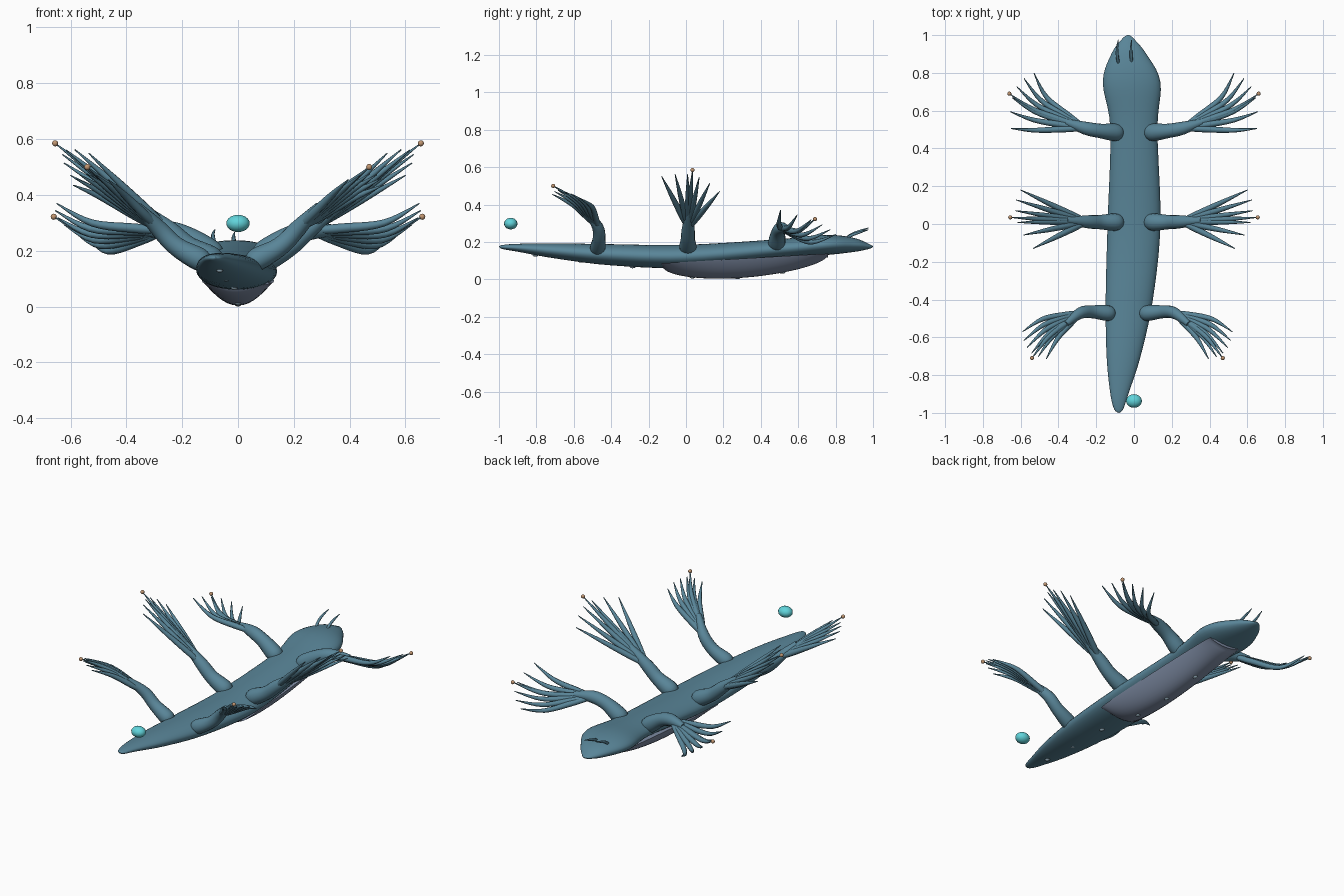
import bpy, bmesh, math
from mathutils import Vector

if "Cube" in bpy.data.objects:
    bpy.data.objects.remove(bpy.data.objects["Cube"])


def material(name, colour):
    m = bpy.data.materials.new(name)
    m.diffuse_color = (*colour, 1)
    m.use_nodes = True
    m.node_tree.nodes["Principled BSDF"].inputs["Base Color"].default_value = m.diffuse_color
    return m


BLUE = material("sea blue", (0.10, 0.235, 0.315))
GREY = material("belly grey", (0.22, 0.275, 0.39))
TAN = material("tan", (0.54, 0.31, 0.17))
CYAN = material("cyan", (0.12, 0.66, 0.71))
PALE = material("pale blue", (0.30, 0.42, 0.50))


def smooth_rows(rows, steps):
    """Catmull-Rom interpolation through rows of numbers."""
    out = []
    for i in range(len(rows) - 1):
        a, b, c, d = (Vector(rows[min(max(i + k, 0), len(rows) - 1)]) for k in (-1, 0, 1, 2))
        for s in range(steps):
            t = s / steps
            out.append(0.5 * (2 * b + (c - a) * t + (2 * a - 5 * b + 4 * c - d) * t * t
                              + (3 * b - a - 3 * c + d) * t ** 3))
    return out + [Vector(rows[-1])]


def loft(bm, rings):
    """Bridge closed rings of points and cap both ends."""
    vs = [[bm.verts.new(p) for p in r] for r in rings]
    n = len(vs[0])
    for a, b in zip(vs, vs[1:]):
        for i in range(n):
            bm.faces.new((a[i], a[(i + 1) % n], b[(i + 1) % n], b[i]))
    bm.faces.new(vs[0])
    bm.faces.new(vs[-1])


def tube(bm, points, radii, side=1, shift=0, steps=4, sides=12):
    """Tapered tube through points, mirrored by side and shifted in x."""
    rows = smooth_rows([(shift + side * p[0], p[1], p[2], r) for p, r in zip(points, radii)], steps)
    rings = []
    for i, r in enumerate(rows):
        tan = (rows[min(i + 1, len(rows) - 1)].xyz - rows[max(i - 1, 0)].xyz).normalized()
        u = tan.cross(Vector((0, 0, 1))).normalized()
        v = u.cross(tan)
        rad = max(r[3], 0.001)
        rings.append([r.xyz + rad * (math.cos(a) * u + math.sin(a) * v)
                      for a in (2 * math.pi * k / sides for k in range(sides))])
    loft(bm, rings)


def finish(bm, name, mat):
    bmesh.ops.recalc_face_normals(bm, faces=bm.faces)
    me = bpy.data.meshes.new(name)
    bm.to_mesh(me)
    bm.free()
    me.materials.append(mat)
    ob = bpy.data.objects.new(name, me)
    bpy.context.collection.objects.link(ob)
    bpy.ops.object.select_all(action='DESELECT')
    ob.select_set(True)
    bpy.context.view_layer.objects.active = ob
    bpy.ops.object.shade_smooth_by_angle(angle=math.radians(50))


def ball(name, pos, radii, mat, seg=12, rings=8):
    bm = bmesh.new()
    bmesh.ops.create_uvsphere(bm, u_segments=seg, v_segments=rings, radius=1)
    for v in bm.verts:
        v.co = Vector(pos) + Vector([c * r for c, r in zip(v.co, radii)])
    finish(bm, name, mat)


# Body profile: y, left x, right x, bottom z, top z
profile = [(-1, -.082, -.078, .173, .177), (-.98, -.105, -.057, .162, .184),
           (-.9, -.125, -.03, .148, .19), (-.7, -.145, .035, .112, .193),
           (-.4, -.15, .1, .075, .188), (0, -.14, .14, .062, .185),
           (.5, -.125, .124, .11, .215), (.75, -.165, .14, .13, .238),
           (.9, -.12, .065, .147, .221), (.98, -.063, 0, .163, .188), (1, -.035, -.025, .173, .177)]
body = smooth_rows(profile, 5)
bm = bmesh.new()
loft(bm, [[((l + r) / 2 + (r - l) / 2 * math.cos(a), y, (b + t) / 2 + (t - b) / 2 * math.sin(a))
           for a in (2 * math.pi * k / 32 for k in range(32))] for y, l, r, b, t in body])
finish(bm, "body", BLUE)


def belly_section(t):
    """Half-width, rim height and depth of the belly at t along its length."""
    end = math.sin(math.pi * min(max(t, 0.003), 0.99) ** 0.88)
    return 0.134 - 0.022 * t - 0.015 * (1 - end ** 0.3), 0.086 + 0.052 * t, 0.103 * end ** 0.45


# Belly keel with a parabolic cross-section
rings = []
for i in range(33):
    t = (1 - math.cos(math.pi * i / 32)) / 2
    w, rim, depth = belly_section(t)
    rings.append([(w * math.cos(a), -0.13 + 0.89 * t, rim - depth * max(math.sin(a), 0) ** 1.9)
                  for a in (math.pi * k / 20 for k in range(21))])
bm = bmesh.new()
loft(bm, rings)
finish(bm, "belly", GREY)


def limb_pair(name, shift, arm, bend, fan, long_tip, size=1.0, count=6):
    """Two mirrored limbs: a tapered arm, a fan of fingers and one longer finger with a bead."""
    arm = [Vector(p) for p in arm]
    first, middle, last = (Vector(p) for p in fan)
    tips = [(Vector(long_tip), 0.6)]
    for i in range(count):
        t = i / (count - 1)
        tips.append((first * (1 - t) * (1 - 2 * t) + middle * 4 * t * (1 - t) + last * t * (2 * t - 1), t))
    # Rounded shoulder sunk into the body
    back = (arm[0] - arm[1]).normalized()
    path = [arm[0] + back * 0.045 * size, arm[0] + back * 0.037 * size] + arm
    radii = [size * r for r in (0.004, 0.03, 0.046, 0.038, 0.034, 0.017)]
    root, bend = arm[2], Vector(bend)
    for label, side in (("right", 1), ("left", -1)):
        bm = bmesh.new()
        tube(bm, path, radii, side, shift, 4, 16)
        for tip, t in tips:
            sag = bend * (1.15 - 0.45 * t)
            points = [root, root.lerp(tip, 0.25) + sag / 2, root.lerp(tip, 0.62) + sag, tip]
            tube(bm, points, (0.014, 0.017, 0.0125, 0.002), side, shift, 5, 8)
        finish(bm, f"{name}_{label}_limb", BLUE)
        x, y, z = long_tip
        ball(f"{name}_{label}_bead", (shift + side * x, y, z), (0.011,) * 3, TAN)


limb_pair("front", 0,
          [(.1, .485, .195), (.18, .493, .248), (.26, .508, .273), (.36, .54, .272)],
          (.032, -.014, -.047),
          [(.53, .8, .24), (.635, .7, .305), (.65, .505, .37)], (.66, .69, .322))
limb_pair("middle", 0,
          [(.1, .01, .172), (.18, .01, .215), (.25, .012, .275), (.36, .018, .362)],
          (0, 0, 0),
          [(.6, .18, .47), (.625, .04, .555), (.535, -.13, .55)], (.655, .035, .585))
limb_pair("rear", -.035,
          [(.105, -.472, .17), (.185, -.465, .215), (.25, -.472, .28), (.325, -.53, .36)],
          (.01, .025, .012),
          [(.555, -.57, .435), (.52, -.67, .475), (.43, -.715, .455)], (.505, -.71, .5), 0.9)

# Head feelers
for label, x, lean, rise in (("left", -0.082, -0.008, 0.06), ("right", -0.012, -0.004, 0.05)):
    bm = bmesh.new()
    tube(bm, [(x + lean * math.sin(3 * t), 0.85 + 0.125 * t, 0.215 + rise * t ** 0.7)
              for t in (0, 0.3, 0.65, 1)], (0.008, 0.008, 0.006, 0.002), 1, 0, 5, 8)
    finish(bm, f"{label}_feeler", BLUE)

# Small studs along the underside
for i, y in enumerate((-0.805, -0.565, -0.285, 0.035, 0.275, 0.515)):
    near = min(body, key=lambda row: abs(row[0] - y))
    x, z = (near[1] + near[2]) / 2, near[3]
    if y > -0.13:
        w, rim, depth = belly_section((y + 0.13) / 0.89)
        x, z = 0, rim - depth
    ball(f"stud_{i + 1}", (x, y, z + 0.003), (0.012, 0.016, 0.009), PALE)

# Floating bubble
ball("bubble", (0, -0.937, 0.298), (0.042, 0.036, 0.031), CYAN, 16, 10)
